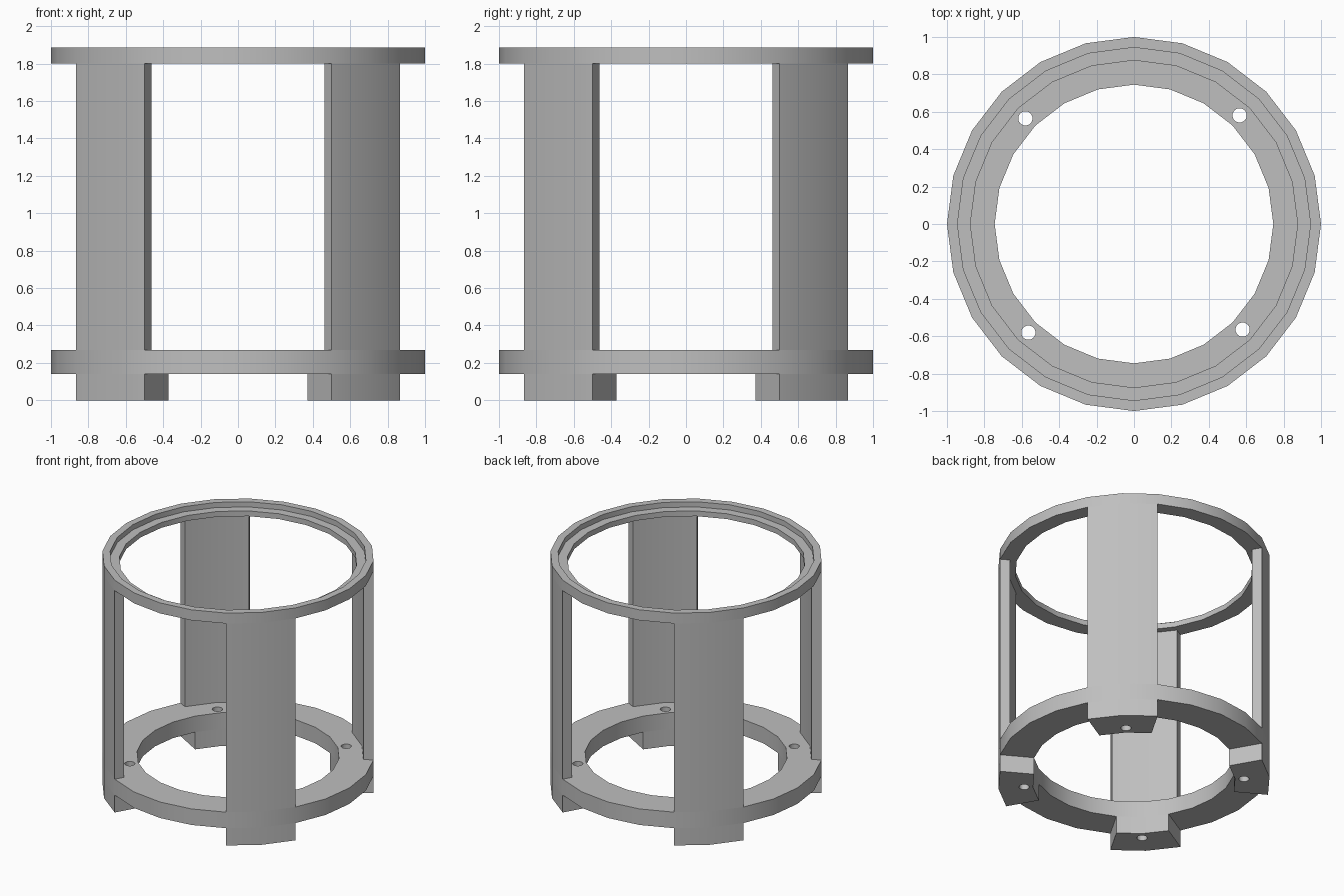
import bpy
import bmesh
from math import sin, cos, radians

if "Cube" in bpy.data.objects:
    bpy.data.objects.remove(bpy.data.objects["Cube"])

# Main dimensions
OUTER, BORE, WALL = 1.0, 0.745, 0.925
RIM, LEDGE = 0.944, 0.875
FOOT_TOP, BASE_TOP, RING_BOTTOM, LEDGE_TOP, TOP = 0.14, 0.27, 1.80, 1.843, 1.885
STEP = 15

grey = bpy.data.materials.new("light_grey")
grey.use_nodes = True
COLOUR = (0.52, 0.52, 0.52, 1)
grey.diffuse_color = COLOUR
grey.node_tree.nodes["Principled BSDF"].inputs["Base Color"].default_value = COLOUR


def lathe(name, profile, start=0, end=360):
    """Sweep a closed (radius, height) profile about z; cap partial sweeps."""
    bm = bmesh.new()
    full = end - start == 360
    angles = [radians(a) for a in range(start, end + (0 if full else 1), STEP)]
    loops = [[bm.verts.new((r * cos(a), r * sin(a), z)) for r, z in profile]
             for a in angles]
    pairs = list(zip(loops, loops[1:]))
    if full:
        pairs.append((loops[-1], loops[0]))
    else:
        bm.faces.new(loops[0])
        bm.faces.new(loops[-1])
    n = len(profile)
    for a, b in pairs:
        for i in range(n):
            j = (i + 1) % n
            bm.faces.new((a[i], b[i], b[j], a[j]))
    bmesh.ops.recalc_face_normals(bm, faces=bm.faces)
    mesh = bpy.data.meshes.new(name)
    bm.to_mesh(mesh)
    bm.free()
    mesh.materials.append(grey)
    obj = bpy.data.objects.new(name, mesh)
    bpy.context.collection.objects.link(obj)
    return obj


def box_profile(r0, r1, z0, z1):
    return [(r0, z0), (r1, z0), (r1, z1), (r0, z1)]


# Base ring, and top ring with its recessed inner ledge
base = lathe("base_ring", box_profile(BORE, OUTER, FOOT_TOP, BASE_TOP))
top = lathe("top_ring", [(LEDGE, RING_BOTTOM), (OUTER, RING_BOTTOM), (OUTER, TOP),
                         (RIM, TOP), (RIM, LEDGE_TOP), (LEDGE, LEDGE_TOP)])
parts = [base, top]

# Four corner columns, each standing over a foot with a screw hole
corners = {"back_left": 45, "back_right": 135, "front_right": 225, "front_left": 315}
for corner, angle in corners.items():
    a0, a1 = angle - STEP, angle + STEP
    column = lathe("column_" + corner,
                   box_profile(WALL, OUTER, BASE_TOP, RING_BOTTOM), a0, a1)
    foot = lathe("foot_" + corner, box_profile(BORE, OUTER, 0, FOOT_TOP), a0, a1)
    hole_angle = radians(angle + 0.8)
    bpy.ops.mesh.primitive_cylinder_add(
        vertices=24, radius=0.038, depth=1,
        location=(0.81 * cos(hole_angle), 0.81 * sin(hole_angle), 0.2))
    drill = bpy.context.object
    drill.name = "hole_cutter_" + corner
    drill.hide_render = True
    drill.hide_set(True)
    for target in (base, foot):
        cut = target.modifiers.new("screw_hole_" + corner, 'BOOLEAN')
        cut.operation = 'DIFFERENCE'
        cut.solver = 'EXACT'
        cut.object = drill
    parts += [column, foot]

# Soft shading across the facets, crisp at the corners
bpy.ops.object.select_all(action='DESELECT')
for part in parts:
    part.select_set(True)
bpy.context.view_layer.objects.active = base
bpy.ops.object.shade_smooth_by_angle(angle=radians(30))
